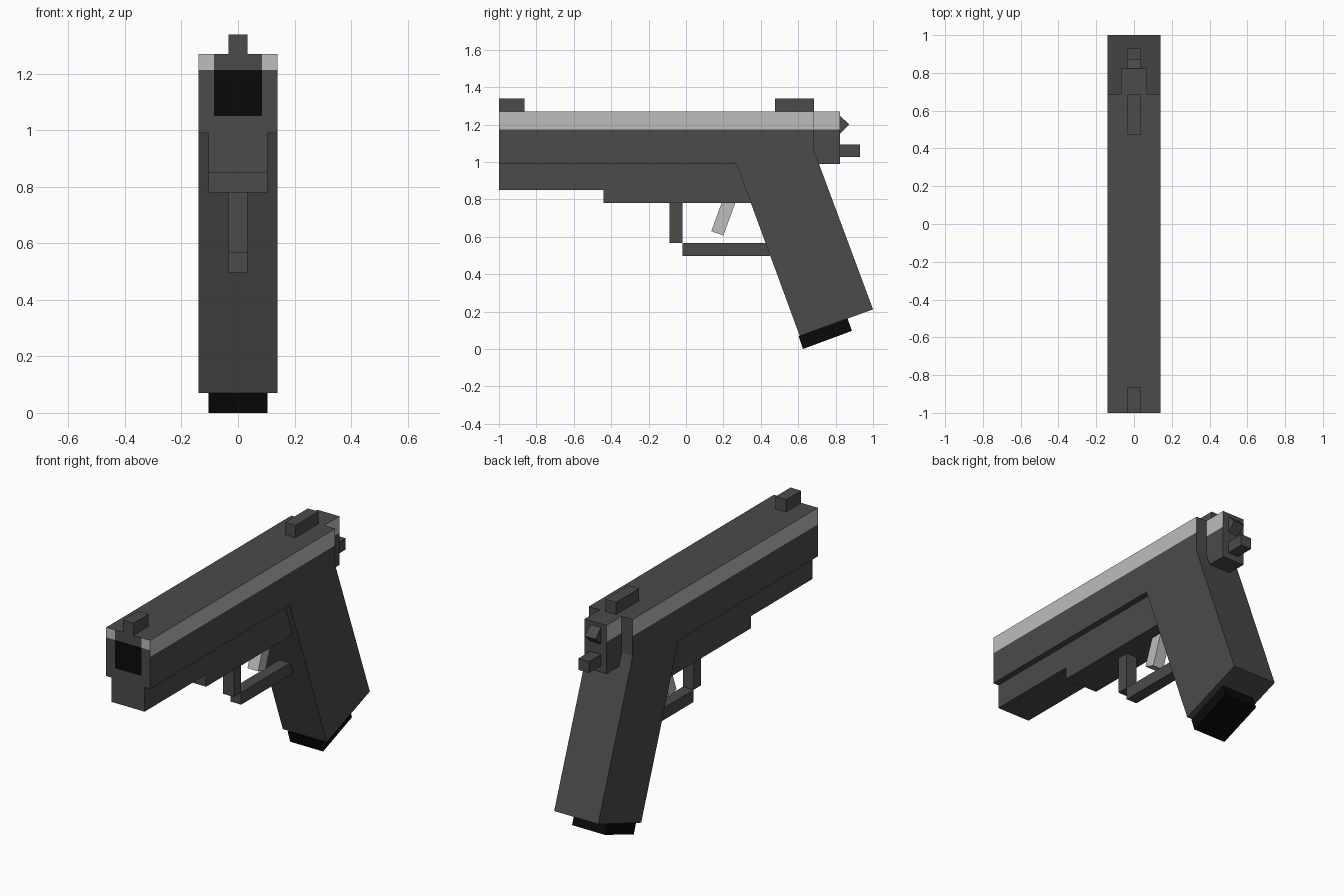
import bpy, bmesh

if "Cube" in bpy.data.objects:
    bpy.data.objects.remove(bpy.data.objects["Cube"])


def material(name, v):
    m = bpy.data.materials.new(name)
    m.diffuse_color = (v, v, v, 1)
    m.use_nodes = True
    m.node_tree.nodes["Principled BSDF"].inputs["Base Color"].default_value = m.diffuse_color
    return m


DARK = material("dark grey", 0.07)
LIGHT = material("light grey", 0.51)
BLACK = material("black", 0.003)


def extrude(name, profile, half, mats=(DARK,), cuts=(), rule=None):
    """Side profile of (y, z) points extruded across x, optionally cut and coloured by a rule."""
    bm = bmesh.new()
    face = bm.faces.new([bm.verts.new((-half, y, z)) for y, z in profile])
    out = bmesh.ops.extrude_face_region(bm, geom=[face])
    verts = [g for g in out["geom"] if isinstance(g, bmesh.types.BMVert)]
    bmesh.ops.translate(bm, verts=verts, vec=(2 * half, 0, 0))
    for co, no in cuts:
        bmesh.ops.bisect_plane(bm, geom=bm.verts[:] + bm.edges[:] + bm.faces[:],
                               plane_co=co, plane_no=no)
    bmesh.ops.recalc_face_normals(bm, faces=bm.faces[:])
    bm.normal_update()
    if rule:
        for f in bm.faces:
            f.material_index = rule(f.calc_center_median(), f.normal)
    me = bpy.data.meshes.new(name)
    bm.to_mesh(me)
    bm.free()
    for m in mats:
        me.materials.append(m)
    ob = bpy.data.objects.new(name, me)
    bpy.context.collection.objects.link(ob)
    return ob


def box(name, y0, y1, z0, z1, half):
    return extrude(name, [(y0, z0), (y1, z0), (y1, z1), (y0, z1)], half)


STRIPE, BORE_X, BORE_LOW, BORE_TOP = 1.174, 0.085, 1.05, 1.213


def slide_colour(c, n):
    if abs(n.x) > 0.9 and c.z > STRIPE:
        return 1                                   # light side stripe
    if n.y < -0.9 and c.y < -0.9:                  # muzzle face
        if abs(c.x) < BORE_X:
            return 2 if BORE_LOW < c.z < BORE_TOP else 0
        return 1 if c.z > BORE_TOP else 0
    return 0


# Slide and raked grip in one profile
z_cuts = [((0, 0, z), (0, 0, 1)) for z in (STRIPE, BORE_LOW, BORE_TOP)]
x_cuts = [((x, 0, 0), (1, 0, 0)) for x in (-BORE_X, BORE_X)]
extrude("slide_and_grip",
        [(-1, 0.99), (0.27, 0.99), (0.608, 0.07), (1, 0.212),
         (0.685, 1.06), (0.685, 1.27), (-1, 1.27)],
        0.14, (DARK, LIGHT, BLACK), z_cuts + x_cuts, slide_colour)

# Narrow rear block carrying on the side stripe
extrude("rear_block",
        [(0.685, 1.06), (0.71, 0.99), (0.823, 0.99), (0.823, 1.27), (0.685, 1.27)],
        0.07, (DARK, LIGHT), z_cuts[:1], slide_colour)

# Stepped lower frame
extrude("frame",
        [(-1, 0.85), (-0.44, 0.85), (-0.44, 0.78), (0.347, 0.78), (0.27, 0.99), (-1, 0.99)],
        0.105)

# Magazine base under the grip
extrude("magazine_base",
        [(0.602, 0.068), (0.625, 0), (0.887, 0.097), (0.864, 0.163)],
        0.105, (BLACK,))

# Trigger and its guard
extrude("trigger", [(0.135, 0.63), (0.2, 0.607), (0.265, 0.785), (0.192, 0.785)],
        0.034, (LIGHT,))
box("guard_front", -0.087, -0.02, 0.567, 0.78, 0.034)
box("guard_bottom", -0.02, 0.45, 0.497, 0.567, 0.034)

# Sights
box("front_sight", -1, -0.863, 1.27, 1.34, 0.034)
box("rear_sight", 0.475, 0.685, 1.27, 1.34, 0.034)

# Hammer wedge and rear peg
extrude("hammer", [(0.823, 1.248), (0.823, 1.152), (0.873, 1.2)], 0.034)
box("rear_peg", 0.823, 0.93, 1.027, 1.093, 0.034)
